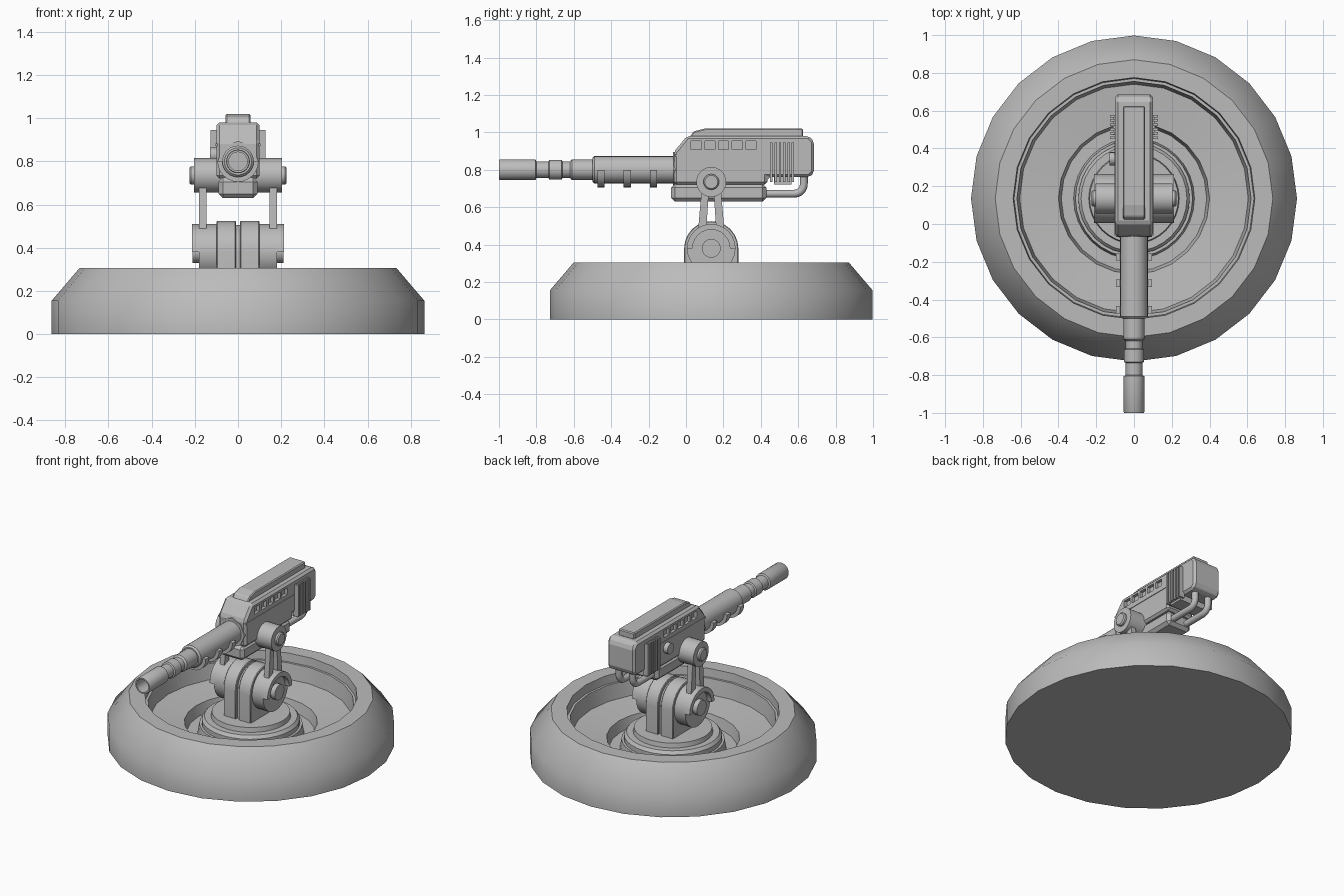
import bpy, bmesh, math
from mathutils import Vector, Matrix

if "Cube" in bpy.data.objects:
    bpy.data.objects.remove(bpy.data.objects["Cube"])

metal = bpy.data.materials.new("plain grey")
metal.use_nodes = True
grey = (0.5, 0.5, 0.5, 1)
metal.diffuse_color = grey
metal.node_tree.nodes["Principled BSDF"].inputs["Base Color"].default_value = grey

PIVOT_Y = 0.135          # shared axis of base, drum and gun pivot
DRUM_Z, GUN_Z, BARREL_Z = 0.38, 0.735, 0.8


def finish(name, bm, angle=32, bevel=0):
    bmesh.ops.remove_doubles(bm, verts=bm.verts, dist=1e-5)
    bmesh.ops.recalc_face_normals(bm, faces=bm.faces)
    mesh = bpy.data.meshes.new(name)
    bm.to_mesh(mesh)
    bm.free()
    obj = bpy.data.objects.new(name, mesh)
    bpy.context.collection.objects.link(obj)
    mesh.materials.append(metal)
    if bevel:
        mod = obj.modifiers.new("edge", "BEVEL")
        mod.width, mod.segments, mod.limit_method = bevel, 1, "ANGLE"
    bpy.ops.object.select_all(action="DESELECT")
    obj.select_set(True)
    bpy.context.view_layer.objects.active = obj
    if angle:
        bpy.ops.object.shade_smooth_by_angle(angle=math.radians(angle))
    return obj


def lathe(name, profile, origin, axis="Z", segs=24, angle=32, sweep=360):
    """Spin (radius, height) points about an axis through origin."""
    bm = bmesh.new()
    verts = [bm.verts.new((r, 0, h)) for r, h in profile]
    edges = [bm.edges.new(p) for p in zip(verts, verts[1:])]
    bmesh.ops.spin(bm, geom=verts + edges, cent=(0, 0, 0), axis=(0, 0, 1),
                   angle=math.radians(sweep), steps=segs)
    if sweep < 360:
        bmesh.ops.remove_doubles(bm, verts=bm.verts, dist=1e-5)
        bmesh.ops.holes_fill(bm, edges=[e for e in bm.edges if e.is_boundary])
    turn = {"Z": Matrix(), "X": Matrix.Rotation(math.pi / 2, 4, "Y"),
            "Y": Matrix.Rotation(math.pi / 2, 4, "X")}[axis]
    bm.transform(Matrix.Translation(origin) @ turn)
    return finish(name, bm, angle)


def rod(name, radius, a, b, origin, axis, segs=24):
    return lathe(name, [(0, a), (radius, a), (radius, b), (0, b)], origin, axis, segs)


def extrude(name, outline, x0, x1, bevel=0, angle=32):
    """Side outline of (y, z) points pulled from x0 to x1."""
    bm = bmesh.new()
    face = bm.faces.new([bm.verts.new((x0, y, z)) for y, z in outline])
    out = bmesh.ops.extrude_face_region(bm, geom=[face])
    moved = [v for v in out["geom"] if isinstance(v, bmesh.types.BMVert)]
    bmesh.ops.translate(bm, verts=moved, vec=(x1 - x0, 0, 0))
    return finish(name, bm, angle, bevel)


def box(name, x0, x1, y0, y1, z0, z1, bevel=0):
    return extrude(name, [(y0, z0), (y1, z0), (y1, z1), (y0, z1)], x0, x1, bevel, 0)


# Round dish base with rim, floor, moat and stepped pedestal
lathe("base_dish", [(0, 0), (0.863, 0), (0.863, 0.155), (0.735, 0.305), (0.64, 0.305),
                    (0.635, 0.25), (0.62, 0.25), (0.605, 0.15), (0.4, 0.13), (0.385, 0.06),
                    (0, 0.06)], (0, PIVOT_Y, 0), angle=45)
lathe("turntable", [(0.32, 0.06), (0.31, 0.12), (0.295, 0.12), (0.295, 0.15), (0.28, 0.17),
                    (0.24, 0.17), (0.235, 0.2), (0, 0.2)], (0, PIVOT_Y, 0), segs=32)

# Twin round-topped bracket on the turntable
arc = [(PIVOT_Y + 0.145 * math.cos(math.radians(a)), DRUM_Z + 0.145 * math.sin(math.radians(a)))
       for a in range(0, 181, 15)]
cheek = arc + [(PIVOT_Y - 0.145, 0.17), (PIVOT_Y + 0.145, 0.17)]
for side, s in (("left", 1), ("right", -1)):
    extrude(side + "_bracket", cheek, s * 0.01, s * 0.1, 0.004)
rod("bracket_core", 0.125, -0.02, 0.02, (0, PIVOT_Y, DRUM_Z), "X")
box("bracket_web", -0.02, 0.02, 0.01, 0.26, 0.17, DRUM_Z)

# Drums, guards, struts and pivots on both sides
strut = [(0.06, 0.42), (0.105, 0.42), (0.122, 0.69), (0.083, 0.69)]
for side, s in (("left", 1), ("right", -1)):
    drum, hinge = (0, PIVOT_Y, DRUM_Z), (0, PIVOT_Y, GUN_Z)
    rod(side + "_drum", 0.13, s * 0.095, s * 0.18, drum, "X")
    rod(side + "_drum_hub", 0.05, s * 0.17, s * 0.21, drum, "X")
    guard = [(PIVOT_Y + r * math.cos(math.radians(a)), DRUM_Z + r * math.sin(math.radians(a)))
             for r, turn in ((0.13, range(0, 181, 15)), (0.1, range(180, -1, -15))) for a in turn]
    extrude(side + "_drum_guard", guard, s * 0.175, s * 0.212)
    for name, pts in (("front", strut), ("back", [(2 * PIVOT_Y - y, z) for y, z in strut])):
        extrude(f"{side}_{name}_strut", pts, s * 0.145, s * 0.18)
    rod(side + "_gun_pivot", 0.08, s * 0.08, s * 0.205, hinge, "X")
    lathe(side + "_pivot_cap", [(0, s * 0.2), (0.042, s * 0.2), (0.042, s * 0.218),
                                (0.035, s * 0.225), (0, s * 0.225)], hinge, "X")

# Gun housing with a row of cut slots along each side
housing = extrude("housing", [(-0.065, 0.72), (0.435, 0.72), (0.435, 0.76), (0.66, 0.76),
                              (0.685, 0.785), (0.685, 0.95), (0.66, 0.98), (0.005, 0.98),
                              (-0.065, 0.895)], -0.1, 0.1, 0.014, 0)
bm = bmesh.new()
for s in (1, -1):
    for i in range(5):
        y = 0.055 + i * 0.073
        cut = Matrix.Translation((s * 0.1, y, 0.93)) @ Matrix.Diagonal((0.04, 0.054, 0.045, 1))
        bmesh.ops.create_cube(bm, size=1, matrix=cut)
cutter = finish("slot_cutter", bm, 0)
cutter.hide_render = True
cutter.hide_set(True)
mod = housing.modifiers.new("slots", "BOOLEAN")
mod.object, mod.solver = cutter, "EXACT"
bpy.context.view_layer.objects.active = housing
housing.select_set(True)
for m in list(housing.modifiers):
    bpy.ops.object.modifier_apply(modifier=m.name)
bpy.data.objects.remove(cutter)

extrude("top_rail", [(0.02, 0.975), (0.625, 0.975), (0.625, 1.02), (0.1, 1.02), (0.04, 1.005)],
        -0.058, 0.058, 0.006, 0)
box("lower_housing", -0.09, 0.09, -0.08, 0.43, 0.63, 0.725, 0.02)
for s in (1, -1):
    box("side_seam", s * 0.095, s * 0.104, -0.06, 0.44, 0.872, 0.882)
    # Cooling fins at the rear
    for i in range(6):
        y = 0.45 + i * 0.023
        box("cooling_fin", s * 0.09, s * 0.127, y, y + 0.013, 0.735, 0.945)
box("fin_underplate", -0.11, 0.11, 0.47, 0.565, 0.722, 0.765)
rod("side_knob", 0.035, -0.13, -0.09, (0, 0.345, 0.83), "X", 16)

# Twin pipes bending from the rear into the lower housing
for side, x in (("left", 0.05), ("right", -0.05)):
    curve = bpy.data.curves.new(side + "_pipe", "CURVE")
    curve.dimensions, curve.bevel_depth, curve.bevel_resolution = "3D", 0.021, 2
    bend = [(0.58 + 0.05 * math.cos(math.radians(a)), 0.722 + 0.05 * math.sin(math.radians(a)))
            for a in range(0, -91, -18)]
    path = [(0.63, 0.78)] + bend + [(0.42, 0.672)]
    spline = curve.splines.new("POLY")
    spline.points.add(len(path) - 1)
    for p, (y, z) in zip(spline.points, path):
        p.co = (x, y, z, 1)
    curve.materials.append(metal)
    bpy.context.collection.objects.link(bpy.data.objects.new(side + "_pipe", curve))

# Stepped barrel with a hollow muzzle, and half-ring clamps over the sleeve
lathe("barrel", [(0, 0.05), (0.073, 0.05), (0.073, 0.49), (0.063, 0.5), (0.055, 0.5),
                 (0.055, 0.61), (0.044, 0.62), (0.044, 0.66), (0.053, 0.665), (0.053, 0.73),
                 (0.044, 0.735), (0.044, 0.8), (0.055, 0.805), (0.055, 0.995), (0.052, 1),
                 (0.043, 1), (0.043, 0.88), (0, 0.88)], (0, 0, BARREL_Z), "Y")
for y in (0.155, 0.295, 0.435):
    lathe("barrel_clamp", [(0.06, y), (0.095, y), (0.095, y + 0.038), (0.06, y + 0.038),
                           (0.06, y)], (0, 0, BARREL_Z), "Y", 12, sweep=-180)
lathe("barrel_collar", [(0, 0.05), (0.095, 0.05), (0.095, 0.07), (0, 0.07)],
      (0, 0, BARREL_Z), "Y", 8)
